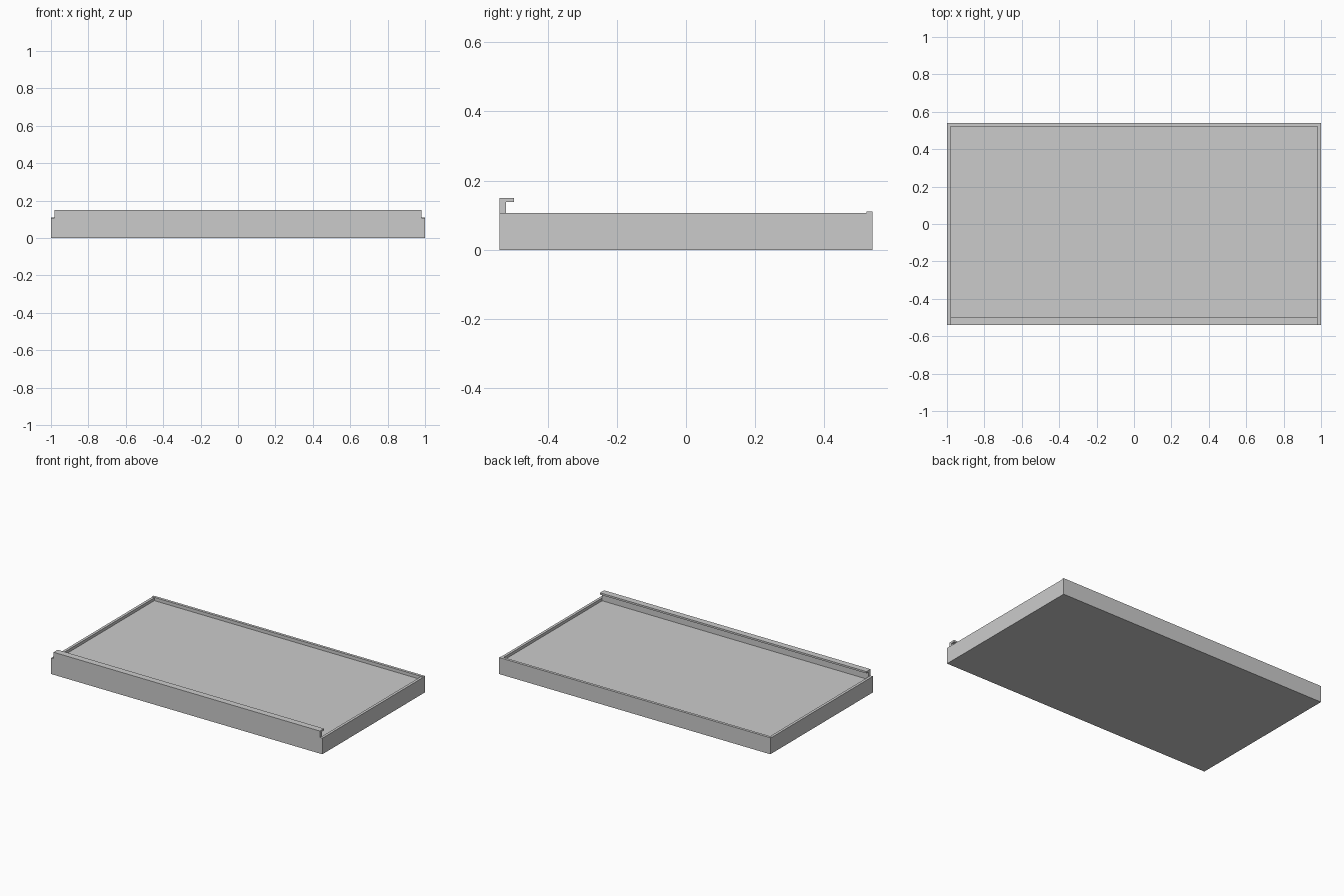
import bpy, bmesh

if "Cube" in bpy.data.objects:
    bpy.data.objects.remove(bpy.data.objects["Cube"])

HX, HY = 1.0, 0.54      # outer half sizes
T = 0.018               # rim thickness
FLOOR, RIM, BACK, TOP = 0.088, 0.107, 0.11, 0.15


def prism(name, profile, x0, x1):
    """Extrude a closed (y, z) profile along x."""
    bm = bmesh.new()
    face = bm.faces.new([bm.verts.new((x0, y, z)) for y, z in profile])
    ext = bmesh.ops.extrude_face_region(bm, geom=[face])
    verts = [v for v in ext["geom"] if isinstance(v, bmesh.types.BMVert)]
    bmesh.ops.translate(bm, verts=verts, vec=(x1 - x0, 0, 0))
    bmesh.ops.recalc_face_normals(bm, faces=bm.faces)
    mesh = bpy.data.meshes.new(name)
    bm.to_mesh(mesh)
    bm.free()
    obj = bpy.data.objects.new(name, mesh)
    bpy.context.collection.objects.link(obj)
    return obj


# Tray section: front wall with inward hooked lip, floor, and back rim
prism("tray_with_lip", [
    (-HY, 0), (HY, 0), (HY, BACK), (HY - T, BACK), (HY - T, FLOOR),
    (-HY + 0.02, FLOOR), (-HY + 0.02, 0.138), (-HY + 0.043, 0.138),
    (-HY + 0.043, TOP), (-HY, TOP)], -HX + T, HX - T)

# Side walls, with the back rim running slightly higher around the corner
side = [(-HY, 0), (HY, 0), (HY, BACK), (HY - T, BACK), (HY - T, RIM), (-HY, RIM)]
for name, s in (("left_wall", -1), ("right_wall", 1)):
    prism(name, side, *sorted((s * HX, s * (HX - T))))
